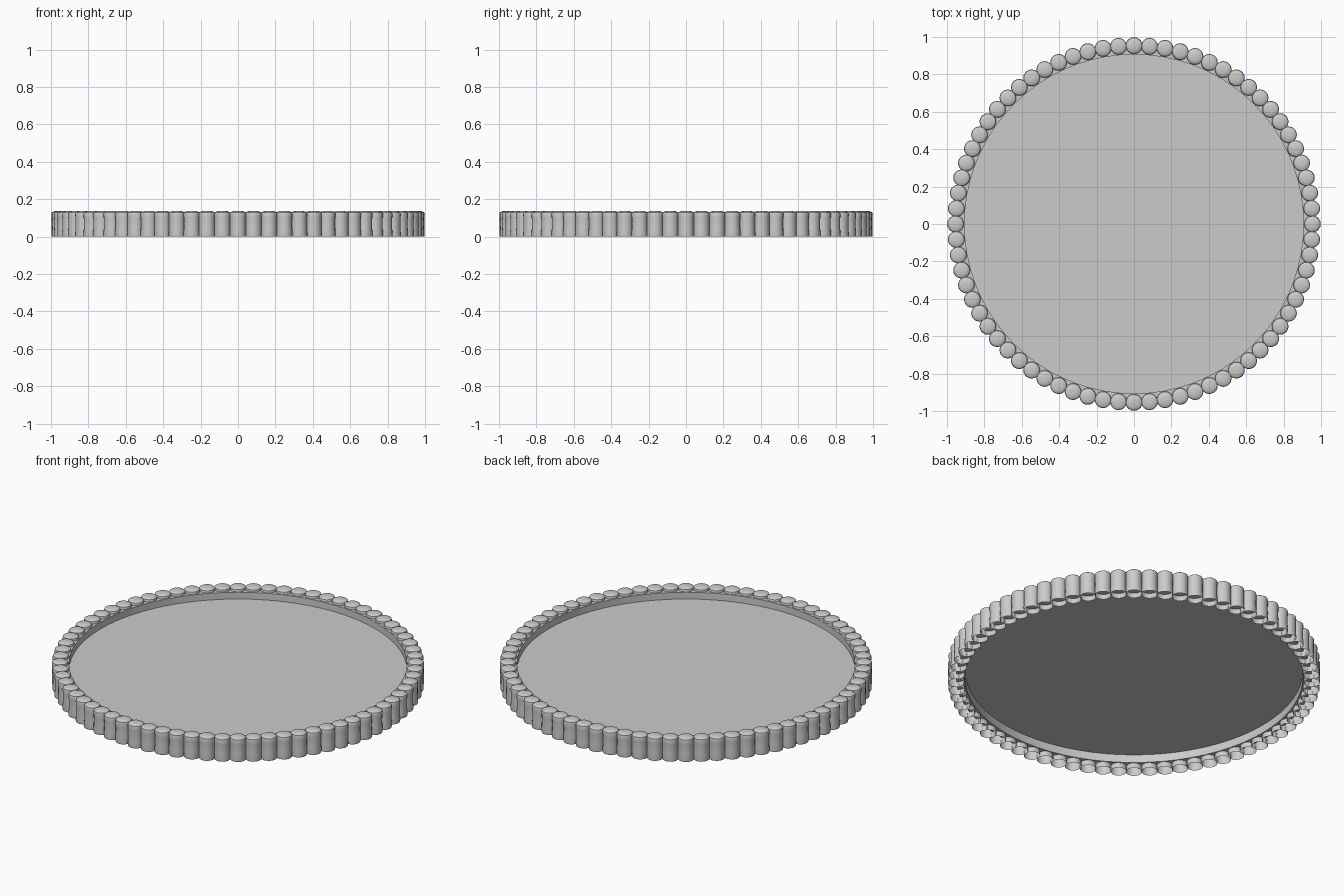
import bpy, bmesh, math
from mathutils import Vector

cube = bpy.data.objects.get("Cube")
if cube:
    bpy.data.objects.remove(cube, do_unlink=True)

POSTS = 72
RING_R = 0.954
INNER_R = 0.906
HEIGHT = 0.138

grey = bpy.data.materials.new("light grey")
grey.use_nodes = True
colour = (0.6, 0.6, 0.6, 1)
grey.diffuse_color = colour
grey.node_tree.nodes["Principled BSDF"].inputs["Base Color"].default_value = colour


def lathe(bm, profile, sides, centre=Vector((0, 0, 0)), closed=False):
    """Turn (radius, z) points about a vertical axis; zero radius makes a pole."""
    rings = []
    for r, z in profile:
        count = sides if r > 0 else 1
        rings.append([bm.verts.new(centre + Vector((
            r * math.cos(math.tau * i / sides), r * math.sin(math.tau * i / sides), z)))
            for i in range(count)])
    pairs = list(zip(rings, rings[1:]))
    if closed:
        pairs.append((rings[-1], rings[0]))
    for a, b in pairs:
        for i in range(sides):
            j = (i + 1) % sides
            if len(b) == 1:
                bm.faces.new((a[i], a[j], b[0]))
            else:
                bm.faces.new((a[i], a[j], b[j], b[i]))


def finish(name, bm, angle=40):
    mesh = bpy.data.meshes.new(name)
    bm.to_mesh(mesh)
    bm.free()
    mesh.materials.append(grey)
    obj = bpy.data.objects.new(name, mesh)
    bpy.context.collection.objects.link(obj)
    bpy.ops.object.select_all(action='DESELECT')
    obj.select_set(True)
    bpy.context.view_layer.objects.active = obj
    bpy.ops.object.shade_smooth_by_angle(angle=math.radians(angle))
    return obj


# Rim of slightly waisted posts, domed on top and open underneath
post_profile = [(0.0435, 0), (0.0445, 0.012), (0.043, 0.04), (0.0425, 0.07),
                (0.043, 0.1), (0.0445, 0.12), (0.042, 0.129),
                (0.034, 0.134), (0.02, 0.137), (0, HEIGHT)]
bm = bmesh.new()
for k in range(POSTS):
    a = math.tau * k / POSTS
    lathe(bm, post_profile, 20, Vector((math.cos(a), math.sin(a), 0)) * RING_R)
finish("rim_posts", bm)

# Band joining the posts on the inside
bm = bmesh.new()
lathe(bm, [(INNER_R, 0.03), (RING_R, 0.03), (RING_R, 0.117), (INNER_R, 0.117)],
      POSTS, closed=True)
finish("inner_band", bm)

# Thin tray floor halfway up the band
bm = bmesh.new()
lathe(bm, [(INNER_R, 0.077), (0, 0.077)], POSTS)
finish("tray_floor", bm)
